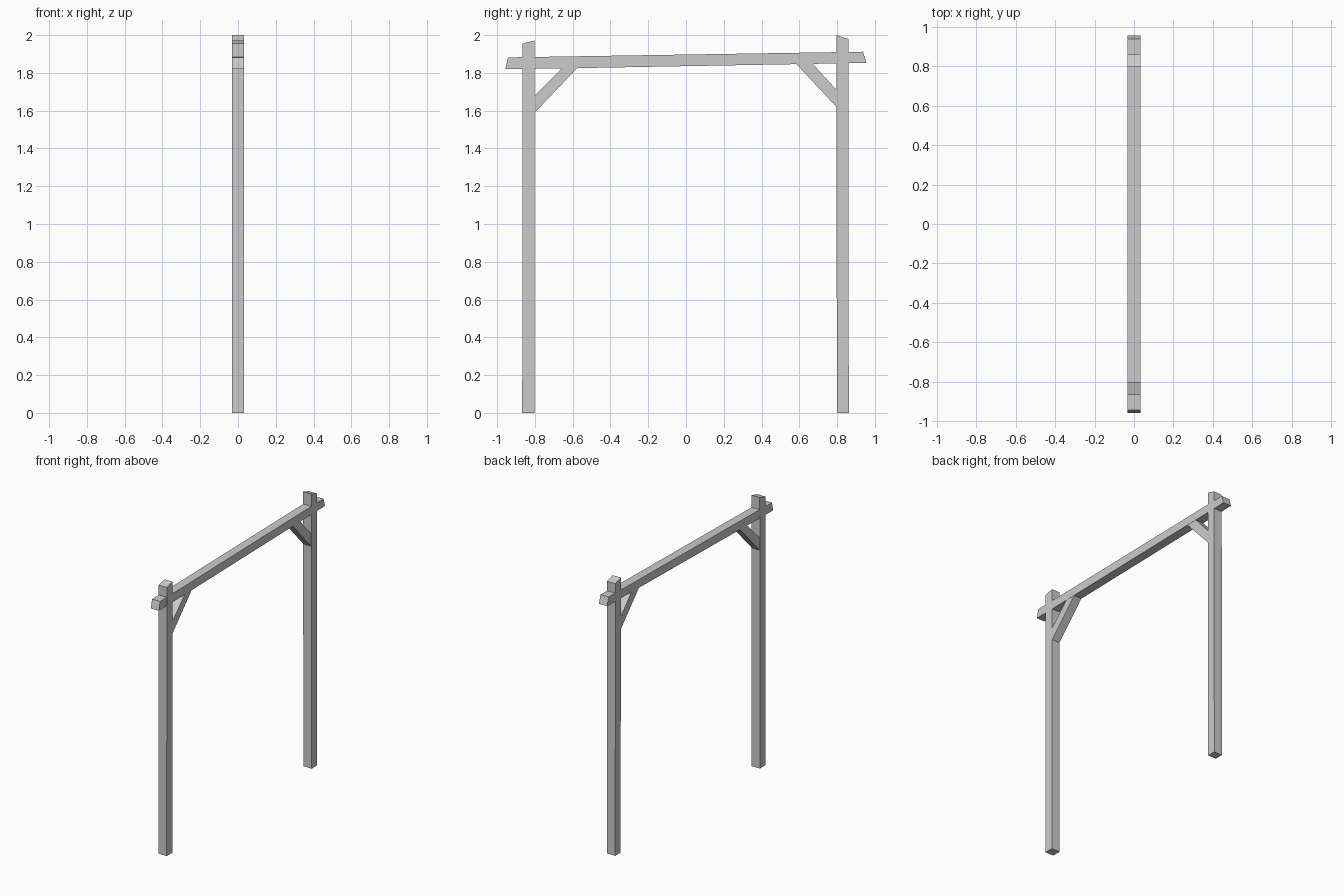
import bpy, bmesh

if "Cube" in bpy.data.objects:
    bpy.data.objects.remove(bpy.data.objects["Cube"])


def timber(name, profile, half_width):
    """Extrude a y-z outline along x into a squared timber."""
    bm = bmesh.new()
    face = bm.faces.new([bm.verts.new((-half_width, y, z)) for y, z in profile])
    ext = bmesh.ops.extrude_face_region(bm, geom=[face])
    verts = [v for v in ext["geom"] if isinstance(v, bmesh.types.BMVert)]
    bmesh.ops.translate(bm, verts=verts, vec=(2 * half_width, 0, 0))
    bmesh.ops.recalc_face_normals(bm, faces=bm.faces)
    mesh = bpy.data.meshes.new(name)
    bm.to_mesh(mesh)
    bm.free()
    obj = bpy.data.objects.new(name, mesh)
    bpy.context.collection.objects.link(obj)
    return obj


# Upright posts with slanted tops
timber("left_post", [(-0.867, 0), (-0.802, 0), (-0.801, 1.972), (-0.866, 1.955)], 0.033)
timber("right_post", [(0.799, 0), (0.862, 0), (0.859, 1.98), (0.796, 2.0)], 0.033)

# Slightly tilted crossbeam with angled ends
timber("crossbeam", [(-0.957, 1.82), (-0.70, 1.823), (0.955, 1.853),
                     (0.937, 1.912), (-0.942, 1.882)], 0.0325)

# Diagonal corner braces, their ends let into post and beam
timber("left_brace", [(-0.81, 1.58), (-0.81, 1.67), (-0.642, 1.84), (-0.562, 1.84)], 0.031)
timber("right_brace", [(0.81, 1.605), (0.81, 1.695), (0.66, 1.86), (0.572, 1.86)], 0.031)
